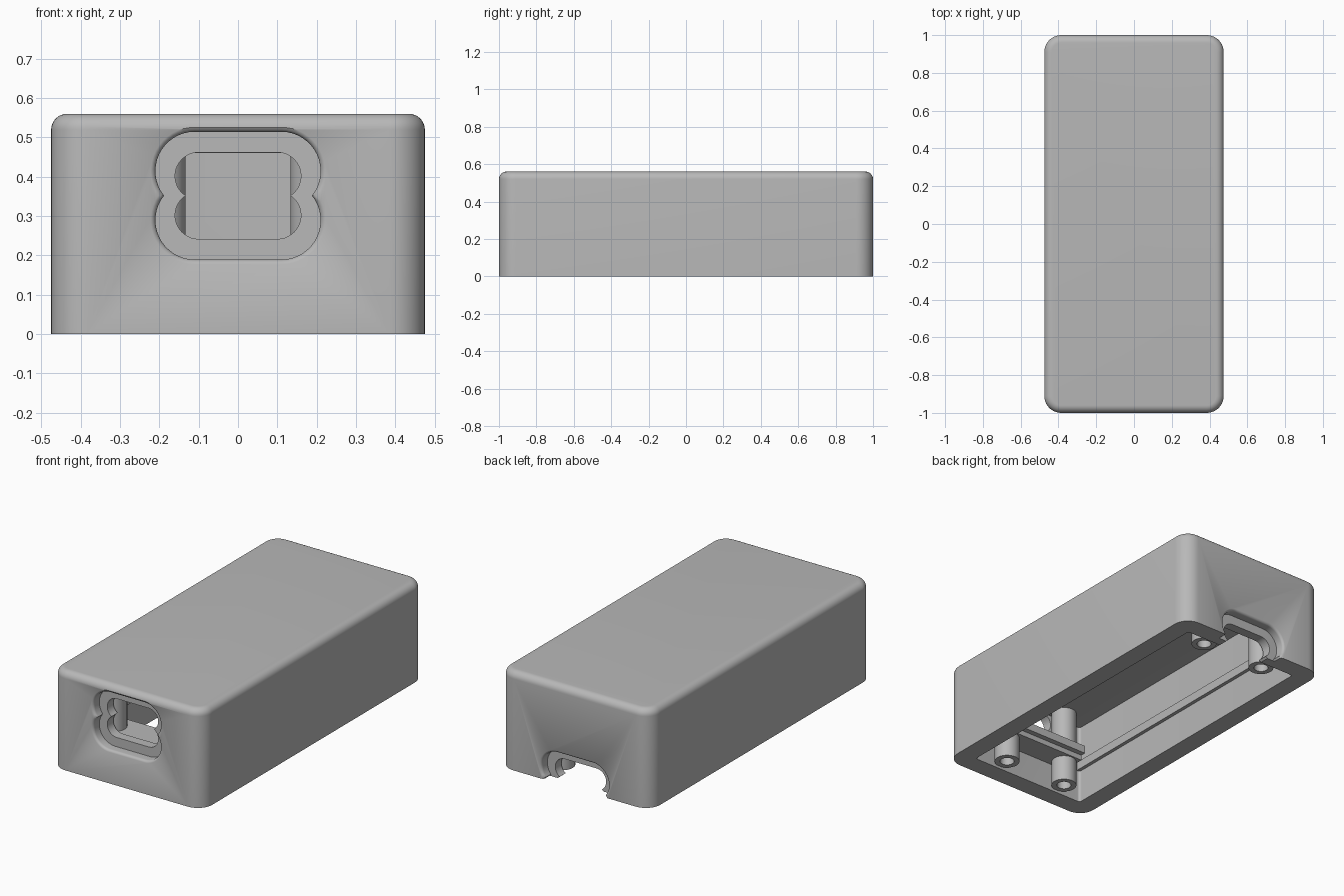
import bpy, bmesh
from math import sin, cos, pi, asin, radians
from mathutils import Vector

cube = bpy.data.objects.get("Cube")
if cube:
    bpy.data.objects.remove(cube, do_unlink=True)

grey = bpy.data.materials.new("plain_grey")
grey.use_nodes = True
grey.diffuse_color = (0.48, 0.48, 0.48, 1)
grey.node_tree.nodes["Principled BSDF"].inputs["Base Color"].default_value = grey.diffuse_color


def loft(name, rings):
    """Skin equal-length point rings and cap both ends."""
    bm = bmesh.new()
    loops = [[bm.verts.new(p) for p in ring] for ring in rings]
    n = len(loops[0])
    for a, b in zip(loops, loops[1:]):
        for i in range(n):
            j = (i + 1) % n
            bm.faces.new((a[i], a[j], b[j], b[i]))
    bm.faces.new(loops[0])
    bm.faces.new(loops[-1])
    bmesh.ops.recalc_face_normals(bm, faces=bm.faces)
    mesh = bpy.data.meshes.new(name)
    bm.to_mesh(mesh)
    bm.free()
    obj = bpy.data.objects.new(name, mesh)
    bpy.context.collection.objects.link(obj)
    mesh.materials.append(grey)
    return obj


def rounded_rect(hx, hy, r, z, steps=10):
    points = []
    for k, (sx, sy) in enumerate(((1, 1), (-1, 1), (-1, -1), (1, -1))):
        for i in range(steps + 1):
            a = (k + i / steps) * pi / 2
            points.append(Vector((sx * (hx - r) + r * cos(a), sy * (hy - r) + r * sin(a), z)))
    return points


def circle(x, y, r, z, n=32):
    return [Vector((x + r * cos(2 * pi * i / n), y + r * sin(2 * pi * i / n), z)) for i in range(n)]


def pinched_outline(cx, dz, r, y, cz, steps=16):
    """Two stacked slots whose arcs meet in a cusp on each side."""
    low = -asin(dz / r)
    arc = [low + (pi / 2 - low) * i / steps for i in range(steps + 1)]
    quarter = [(cx + r * cos(a), dz + r * sin(a)) for a in arc]
    top = quarter + [(-x, z) for x, z in reversed(quarter)]
    outline = top + [(-x, -z) for x, z in top[1:-1]]
    # keep one vertex at each cusp
    return [Vector((x, y, cz + z)) for x, z in outline]


def smooth(obj):
    bpy.ops.object.select_all(action="DESELECT")
    obj.select_set(True)
    bpy.context.view_layer.objects.active = obj
    bpy.ops.object.shade_smooth_by_angle(angle=radians(35))


def box(name, lo, hi):
    corners = ((lo[0], lo[1]), (hi[0], lo[1]), (hi[0], hi[1]), (lo[0], hi[1]))
    return loft(name, [[Vector((x, y, z)) for x, y in corners] for z in (lo[2], hi[2])])


# Hollow shell: ceiling, inner wall, bottom rim, outer wall, rounded top edge
HX, HY, TOP, WALL, FILLET, CORNER = 0.475, 1.0, 0.56, 0.11, 0.04, 0.09
rings = [rounded_rect(HX - WALL, HY - WALL, 0.015, z) for z in (0.46, 0)]
rings.append(rounded_rect(HX, HY, CORNER, 0))
for i in range(9):
    a = i / 8 * pi / 2
    inset = FILLET * (1 - cos(a))
    rings.append(rounded_rect(HX - inset, HY - inset, CORNER - inset, TOP - FILLET + FILLET * sin(a)))
shell = loft("shell", rings)

# Stepped plug openings with a softened outer lip, in the front and the back
for side, cz, label in ((-1, 0.352, "front"), (1, 0.01, "back")):
    sections = [pinched_outline(0.11, 0.0625, 0.1 + flare, side * (HY - depth), cz)
                for flare, depth in ((0.012, -0.02), (0.012, 0), (0.005, 0.004), (0.001, 0.01), (0, 0.015), (0, 0.055))]
    sections += [pinched_outline(0.1, 0.05, 0.06, side * (HY - depth), cz) for depth in (0.055, 0.14)]
    cutter = loft(label + "_opening_cutter", sections)
    cutter.hide_render = True
    cut = shell.modifiers.new(label + "_opening", "BOOLEAN")
    cut.operation, cut.solver, cut.object = "DIFFERENCE", "EXACT", cutter
    bpy.context.view_layer.objects.active = shell
    bpy.ops.object.modifier_apply(modifier=cut.name)
    bpy.data.objects.remove(cutter, do_unlink=True)
smooth(shell)

# Screw posts with blind holes
for x, side_name in ((0.2, "left"), (-0.2, "right")):
    for y, end_name in ((-0.825, "front"), (0.825, "back")):
        profile = ((0.067, 0.47), (0.067, 0.015), (0.038, 0.015), (0.038, 0.06), (0.022, 0.06), (0.022, 0.3))
        smooth(loft(f"{end_name}_{side_name}_post", [circle(x, y, r, z) for r, z in profile]))

# Shelf behind the front opening, with a thinner lip
box("front_shelf", (-0.26, -0.9, 0.19), (0.26, -0.72, 0.235))
box("front_shelf_lip", (-0.26, -0.9, 0.16), (0.26, -0.75, 0.19))

# Guide rails along the long inner walls
for s, side_name in ((1, "left"), (-1, "right")):
    xs = sorted((s * 0.345, s * 0.37))
    box(side_name + "_rail", (xs[0], -0.89, 0.19), (xs[1], 0.89, 0.24))
